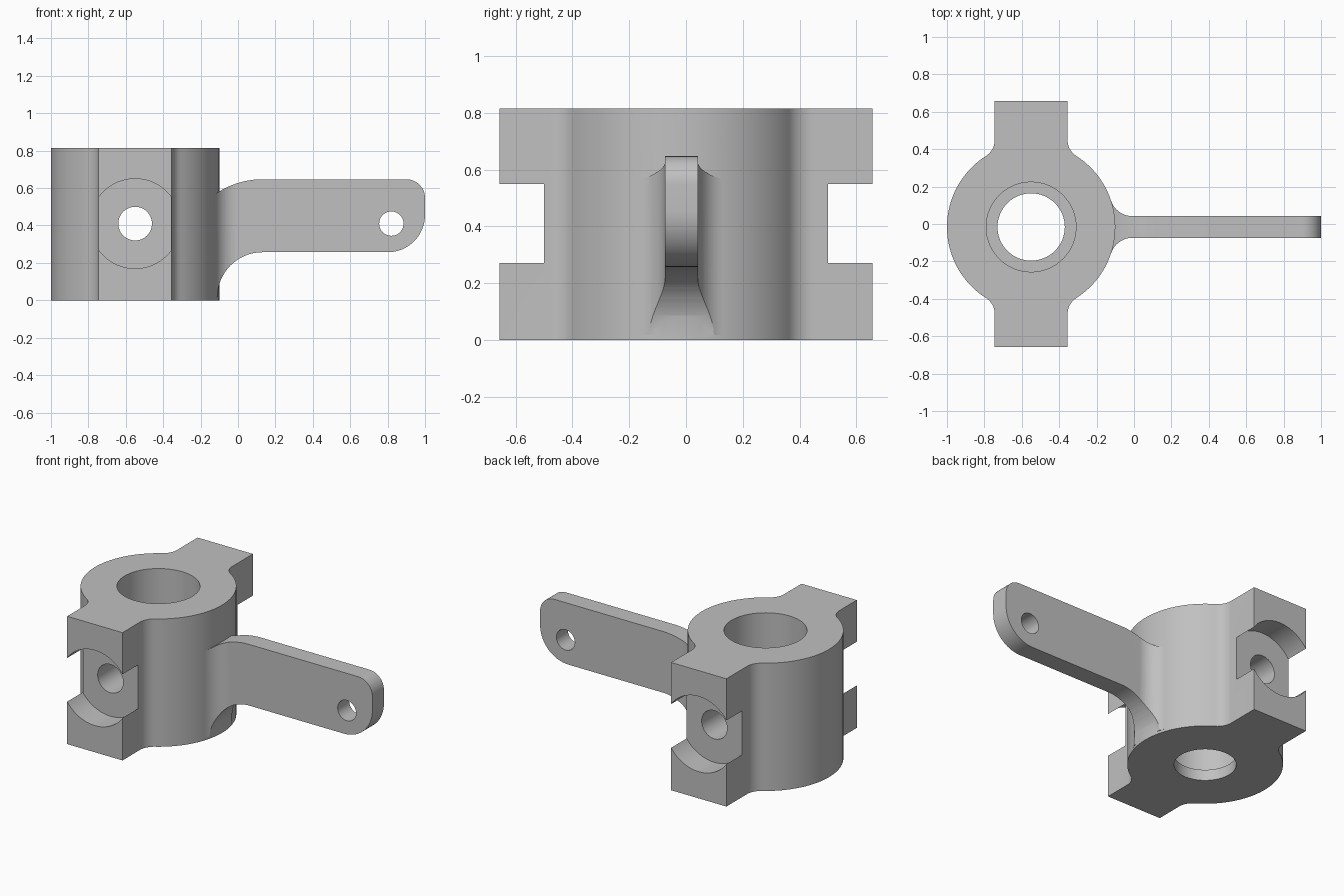
import bpy, bmesh
from math import sin, cos, pi, sqrt, atan2
from mathutils import Vector

default = bpy.data.objects.get("Cube")
if default:
    bpy.data.objects.remove(default, do_unlink=True)

CX, CY = -0.55, -0.016      # hub axis
H, R = 0.815, 0.45          # hub height and radius
MID = 0.41                  # height of the cross holes

grey = bpy.data.materials.new("plain grey")
grey.use_nodes = True
GREY = (0.53, 0.53, 0.53, 1)
grey.diffuse_color = GREY
grey.node_tree.nodes["Principled BSDF"].inputs["Base Color"].default_value = GREY


def arc(x, y, r, a0, a1, n=16):
    steps = [a0 + (a1 - a0) * i / n for i in range(n + 1)]
    return [(x + r * cos(a), y + r * sin(a)) for a in steps]


def prism(name, outline, lo, hi, axis="z"):
    """Extrude a flat outline from lo to hi along z or y."""
    def place(p, d):
        return Vector((p[0], p[1], d)) if axis == "z" else Vector((p[0], d, p[1]))
    bm = bmesh.new()
    a = [bm.verts.new(place(p, lo)) for p in outline]
    b = [bm.verts.new(place(p, hi)) for p in outline]
    bm.faces.new(a)
    bm.faces.new(b)
    for i in range(len(a)):
        j = (i + 1) % len(a)
        bm.faces.new((a[i], a[j], b[j], b[i]))
    bmesh.ops.recalc_face_normals(bm, faces=bm.faces)
    mesh = bpy.data.meshes.new(name)
    bm.to_mesh(mesh)
    bm.free()
    mesh.materials.append(grey)
    ob = bpy.data.objects.new(name, mesh)
    bpy.context.collection.objects.link(ob)
    return ob


def round_bar(x, y, r, lo, hi, axis="z"):
    return prism("cutter", arc(x, y, r, 0, 2 * pi, 64)[:-1], lo, hi, axis)


def combine(ob, tool, operation):
    mod = ob.modifiers.new("combine", "BOOLEAN")
    mod.object, mod.operation, mod.solver = tool, operation, "EXACT"
    bpy.context.view_layer.objects.active = ob
    bpy.ops.object.modifier_apply(modifier=mod.name)
    bpy.data.objects.remove(tool, do_unlink=True)


# Hub with two lugs: one quarter of the plan, mirrored four ways
W, F = 0.195, 0.1
fy = sqrt((R + F) ** 2 - (W + F) ** 2)
ang = atan2(fy, W + F)
quarter = arc(0, 0, R, 0, ang, 20) + arc(W + F, fy, F, ang + pi, pi, 10)[1:]
back = quarter + [(W, 0.657 - CY)]
front = quarter + [(W, 0.657 + CY)]
plan = back + [(-x, y) for x, y in reversed(back)]
plan += [(-x, -y) for x, y in front[1:]] + [(x, -y) for x, y in reversed(front[1:])]
hub = prism("hub_with_arm", [(CX + x, CY + y) for x, y in plan], 0, H)

# Arm: side profile intersected with a plan that flares into the hub
T, FA = 0.058, 0.12
ax = sqrt((R + FA) ** 2 - (T + FA) ** 2)
flare = arc(ax, T + FA, FA, atan2(T + FA, ax) + pi, 1.5 * pi, 14)
half = [(0.36, flare[0][1])] + flare + [(1 - CX, T)]
arm_plan = half + [(x, -y) for x, y in reversed(half)]
arm = prism("arm", [(CX + x, CY + y) for x, y in arm_plan], -0.1, 1)

LOW, TOP, ROOT = 0.257, 0.647, 0.13
profile = [(-0.2, LOW - 0.24)] + arc(ROOT, LOW - 0.24, 0.24, pi, pi / 2)
profile += arc(0.8, LOW + 0.2, 0.2, -pi / 2, 0)
profile += arc(0.9, TOP - 0.1, 0.1, 0, pi / 2)
profile += arc(ROOT, TOP - 0.44, 0.44, pi / 2, pi / 2 + 0.84)
combine(arm, prism("arm_side", profile, -0.5, 0.5, "y"), "INTERSECT")
combine(arm, round_bar(0.82, MID, 0.065, -1, 1, "y"), "DIFFERENCE")
combine(hub, arm, "UNION")

# Stepped bore, wide from the top with a thin lip at the bottom
combine(hub, round_bar(CX, CY, 0.24, 0.07, 1), "DIFFERENCE")
combine(hub, round_bar(CX, CY, 0.18, -0.2, 0.2), "DIFFERENCE")

# Round seats in the lug ends and the cross hole through both
for lo, hi in ((-1, -0.5), (0.5, 1)):
    combine(hub, round_bar(CX, MID, 0.24, lo, hi, "y"), "DIFFERENCE")
combine(hub, round_bar(CX, MID, 0.09, -0.9, 0.9, "y"), "DIFFERENCE")

# Smooth curves, sharp edges
bpy.ops.object.select_all(action="DESELECT")
hub.select_set(True)
bpy.context.view_layer.objects.active = hub
bpy.ops.object.shade_smooth_by_angle(angle=0.5)
